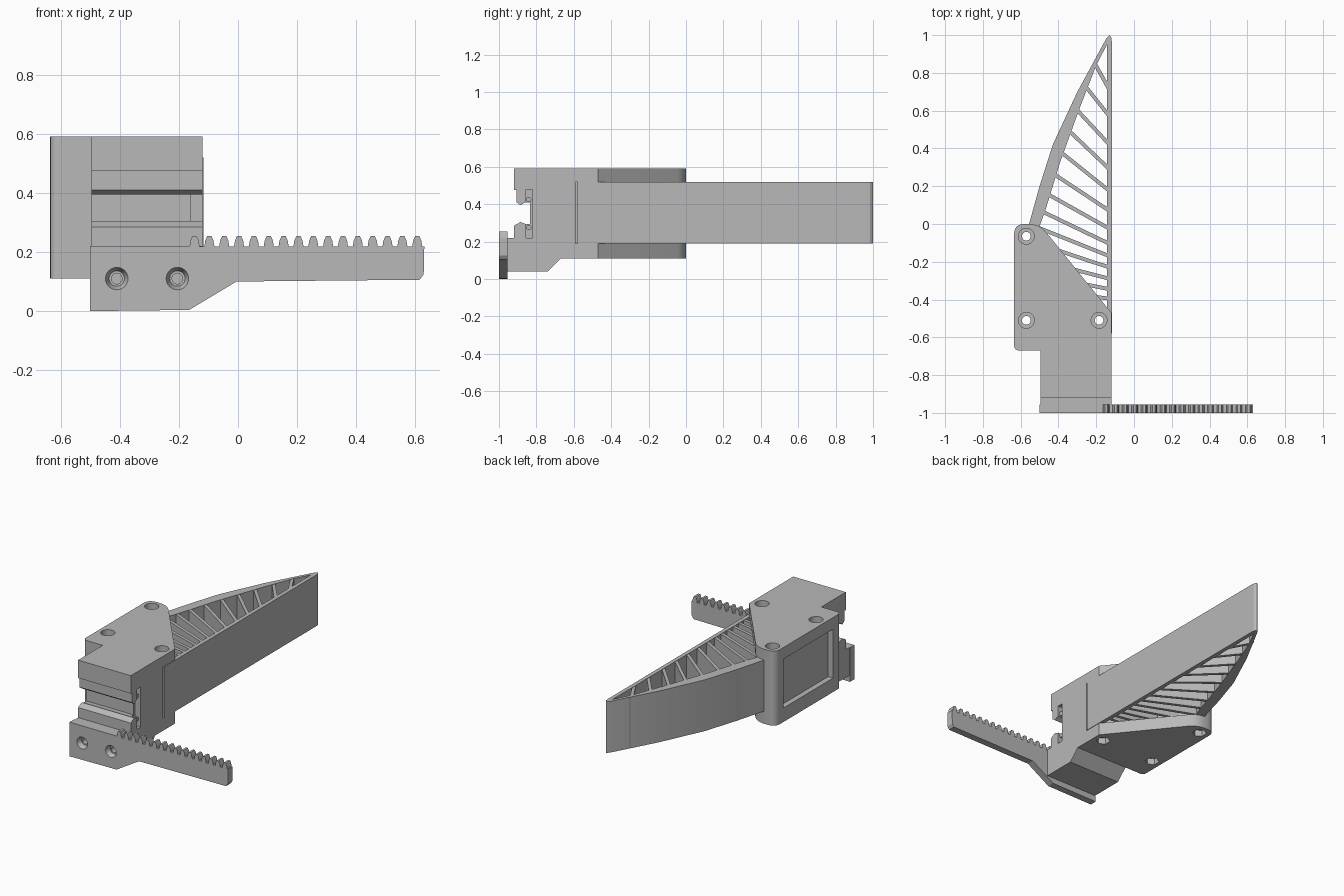
import bpy, bmesh, math
from mathutils import Vector, Matrix

if "Cube" in bpy.data.objects:
    bpy.data.objects.remove(bpy.data.objects["Cube"])

grey = bpy.data.materials.new("plain grey")
grey.use_nodes = True
grey.diffuse_color = (0.48, 0.48, 0.48, 1)
grey.node_tree.nodes["Principled BSDF"].inputs["Base Color"].default_value = grey.diffuse_color

parts = []


def make(name, bm, keep=True):
    bmesh.ops.recalc_face_normals(bm, faces=bm.faces)
    mesh = bpy.data.meshes.new(name)
    bm.to_mesh(mesh)
    bm.free()
    mesh.materials.append(grey)
    obj = bpy.data.objects.new(name, mesh)
    bpy.context.collection.objects.link(obj)
    if keep:
        parts.append(obj)
    return obj


def rounded(pts, radii):
    """Replace chosen corners of an outline with short arcs."""
    out = []
    for i, p in enumerate(pts):
        p = Vector(p)
        if i not in radii:
            out.append(p)
            continue
        a = p + (Vector(pts[i - 1]) - p).normalized() * radii[i]
        b = p + (Vector(pts[(i + 1) % len(pts)]) - p).normalized() * radii[i]
        for k in range(7):
            t = k / 6
            out.append(a * (1 - t) ** 2 + p * 2 * t * (1 - t) + b * t * t)
    return out


def prism(name, pts, axis, lo, hi, keep=True):
    """Extrude an outline along an axis between two levels."""
    place = {"x": lambda u, v, w: (w, u, v),
             "y": lambda u, v, w: (u, w, v),
             "z": lambda u, v, w: (u, v, w)}[axis]
    bm = bmesh.new()
    rings = [[bm.verts.new(place(p[0], p[1], w)) for p in pts] for w in (lo, hi)]
    bm.faces.new(rings[0])
    bm.faces.new(rings[1][::-1])
    n = len(pts)
    for i in range(n):
        j = (i + 1) % n
        bm.faces.new((rings[0][i], rings[0][j], rings[1][j], rings[1][i]))
    return make(name, bm, keep)


def box(name, x, y, z, keep=True):
    return prism(name, [(x[0], y[0]), (x[1], y[0]), (x[1], y[1]), (x[0], y[1])], "z", *z, keep)


def cylinder(name, axis, centre, length, r1, r2=None, sides=32, keep=True):
    bm = bmesh.new()
    turn = {"z": Matrix(), "y": Matrix.Rotation(-math.pi / 2, 4, "X"),
            "x": Matrix.Rotation(math.pi / 2, 4, "Y")}[axis]
    bmesh.ops.create_cone(bm, cap_ends=True, segments=sides, radius1=r1,
                          radius2=r1 if r2 is None else r2, depth=length,
                          matrix=Matrix.Translation(centre) @ turn)
    return make(name, bm, keep)


def cut(target, cutter):
    cutter.hide_render = True
    mod = target.modifiers.new("cut", "BOOLEAN")
    mod.operation = "DIFFERENCE"
    mod.solver = "EXACT"
    mod.object = cutter
    bpy.context.view_layer.objects.active = target
    bpy.ops.object.modifier_apply(modifier=mod.name)
    bpy.data.objects.remove(cutter)


# Clamp: two plates around a core that holds the finger
plate = rounded([(-.635, -.67), (-.635, 0), (-.5, 0), (-.12, -.47), (-.12, -.67)],
                {0: .03, 1: .055, 2: .06})
top_plate = prism("top_clamp_plate", plate, "z", .52, .59)
bottom_plate = prism("bottom_clamp_plate", plate, "z", .11, .19)
core = prism("clamp_core", rounded(
    [(-.635, -.67), (-.635, 0), (-.54, 0), (-.15, -.49), (-.15, -.59), (-.12, -.59), (-.12, -.67)],
    {0: .03, 1: .055}), "z", .19, .52)
cut(core, box("recess", (-.7, -.6), (-.59, -.085), (.2, .515), False))

# Screw holes: round counterbores above, hexagonal nut pockets below
for x, y in ((-.57, -.065), (-.57, -.51), (-.185, -.51)):
    for part in (top_plate, core, bottom_plate):
        cut(part, cylinder("bore", "z", (x, y, .35), .7, .023, keep=False))
    cut(top_plate, cylinder("head_bore", "z", (x, y, .59), .08, .042, keep=False))
    cut(bottom_plate, cylinder("nut_bore", "z", (x, y, .11), .08, .042, sides=6, keep=False))

# Mount with a dovetail slot across its front
mount = prism("slotted_mount", [
    (-.67, .59), (-.92, .59), (-.92, .475), (-.905, .475), (-.905, .41), (-.885, .395),
    (-.86, .41), (-.835, .41), (-.835, .295), (-.86, .295), (-.885, .305), (-.92, .285),
    (-.92, .22), (-.955, .22), (-.955, .04), (-.74, .04), (-.67, .11)], "x", -.495, -.12)
cut(mount, box("end_pocket", (-.16, 0), (-.855, -.82), (.22, .48), False))
for z in (.275, .425):
    cylinder("slot_screw", "x", (-.15, -.84, z), .04, .014, sides=20)

# Toothed rack
pitch, first = .0502, -.147
edge = [(-.5, 0), (-.5, .22), (-.165, .22)]
for i in range(16):
    c = first + i * pitch
    edge += [(c + s * w, z) for s, w, z in (
        (-1, .017, .218), (-1, .014, .238), (-1, .007, .254),
        (1, .007, .254), (1, .014, .238), (1, .017, .218))]
edge += [(.63, .218), (.628, .125), (.615, .106), (-.005, .1), (-.165, .004)]
rack = prism("toothed_rack", edge, "y", -1, -.955)
for x in (-.41, -.205):
    cut(rack, cylinder("countersink", "y", (x, -.99, .11), .04, .042, .026, keep=False))
    cut(rack, cylinder("bolt_bore", "y", (x, -.98, .11), .1, .018, keep=False))
    cut(mount, cylinder("bolt_bore", "y", (x, -.95, .11), .12, .018, keep=False))

# Finger: straight contact wall and curved spine meeting at the tip
Z = (.19, .52)
box("finger_contact_wall", (-.143, -.117), (-.58, .97), Z)
outer = [(-.57, -.04), (-.55, .02), (-.5, .2), (-.43, .42), (-.3, .7), (-.145, .985), (-.13, 1), (-.119, .985)]
inner = [(-.117, .95), (-.143, .95), (-.2, .84), (-.285, .62), (-.39, .33), (-.47, .07), (-.51, -.04)]
prism("finger_spine", outer + inner, "z", *Z)


def reaches_back(x, y):
    """True once a rib has entered the spine or the clamp core."""
    pts = inner[::-1]
    for (x0, y0), (x1, y1) in zip(pts, pts[1:]):
        if y0 <= y <= y1 and x < x0 + (x1 - x0) * (y - y0) / (y1 - y0) - .015:
            return True
    return y < 0 and x < -.54 - y * .39 / .49 - .01


# Slanted ribs, flatter towards the base
ribs = [(.71, 1.8), (.57, 1.25), (.42, 1.07), (.29, .95), (.175, .8), (.07, .66), (-.025, .56),
        (-.105, .48), (-.17, .4), (-.23, .33), (-.29, .26), (-.345, .2), (-.395, .12)]
for y0, slope in ribs:
    x, y = -.13, y0
    while x > -.6 and not reaches_back(x, y):
        x -= .004
        y = y0 + slope * (-.13 - x)
    h = .01 * math.sqrt(1 + slope * slope)
    prism("finger_rib", [(-.13, y0 - h), (-.13, y0 + h), (x, y + h), (x, y - h)],
          "z", Z[0] + .002, Z[1] - .002)

# Smooth the round surfaces while keeping edges crisp
bpy.ops.object.select_all(action="DESELECT")
for obj in parts:
    obj.select_set(True)
bpy.context.view_layer.objects.active = parts[0]
bpy.ops.object.shade_smooth_by_angle(angle=math.radians(25))
